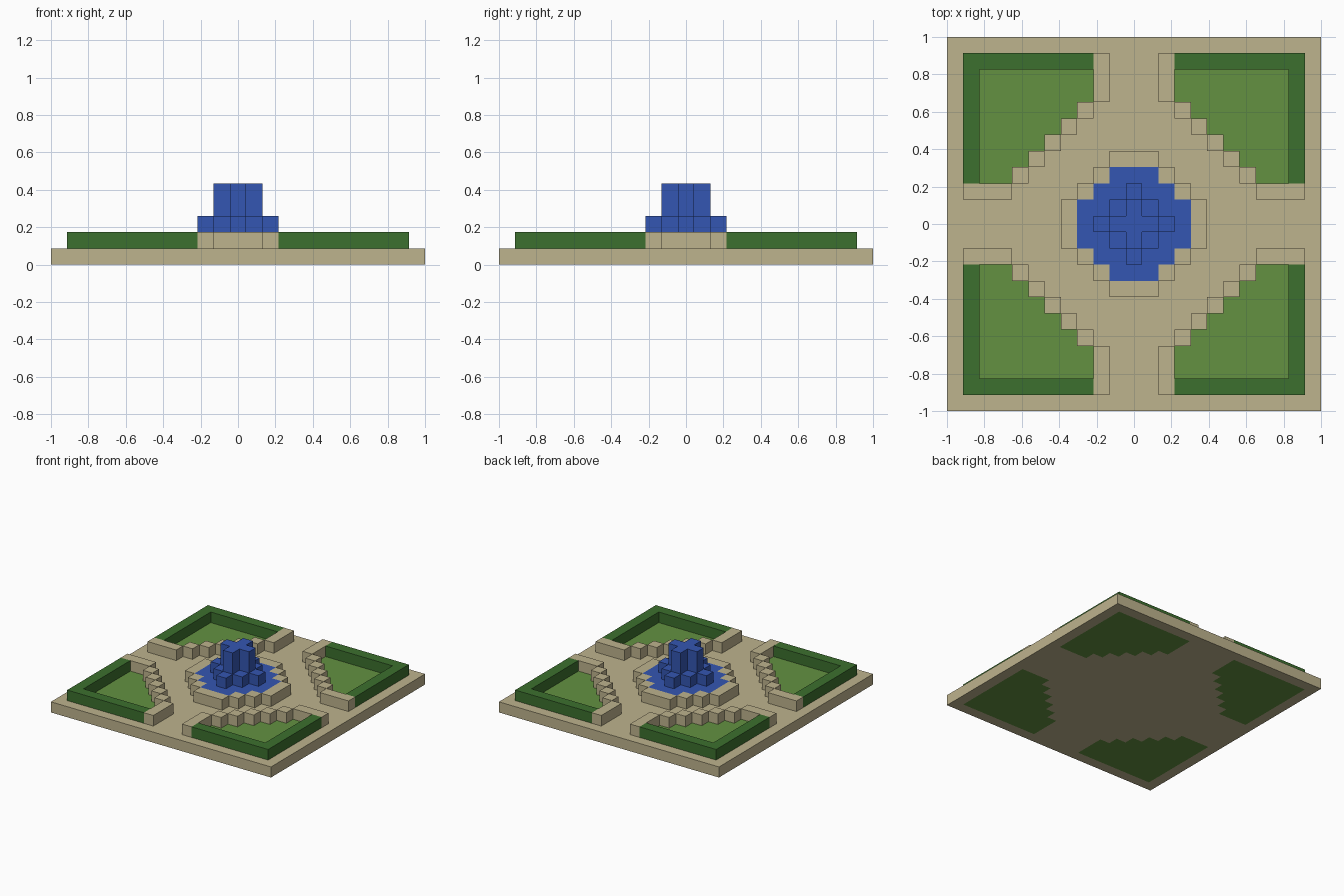
import bpy
import bmesh

cube = bpy.data.objects.get("Cube")
if cube:
    bpy.data.objects.remove(cube, do_unlink=True)

UNIT = 2 / 23        # side of one block
EDGE = 11            # outermost block index
HEDGE = 10           # block index of the hedge line


def material(name, rgb):
    linear = [(c / 255 / 12.92) if c < 11 else ((c / 255 + 0.055) / 1.055) ** 2.4 for c in rgb]
    mat = bpy.data.materials.new(name)
    mat.use_nodes = True
    mat.diffuse_color = (*linear, 1)
    mat.node_tree.nodes["Principled BSDF"].inputs["Base Color"].default_value = (*linear, 1)
    return mat


sand = material("sandstone", (190, 179, 141))
grass = material("grass green", (99, 145, 65))
leaf = material("hedge green", (60, 112, 46))
blue = material("water blue", (52, 86, 178))


def block_part(name, cells, low, high, mat):
    """Raise a set of grid cells into one solid between two block levels."""
    cells = set(cells)
    bm = bmesh.new()

    def face(corners):
        bm.faces.new([bm.verts.new([c * UNIT for c in p]) for p in corners])

    for x, y in cells:
        ring = [(x - .5, y - .5), (x + .5, y - .5), (x + .5, y + .5), (x - .5, y + .5)]
        face([(*p, high) for p in ring])
        face([(*p, low) for p in reversed(ring)])
        sides = [(0, -1), (1, 0), (0, 1), (-1, 0)]
        for i, (dx, dy) in enumerate(sides):
            if (x + dx, y + dy) not in cells:
                a, b = ring[i], ring[(i + 1) % 4]
                face([(*a, low), (*b, low), (*b, high), (*a, high)])
    bmesh.ops.remove_doubles(bm, verts=bm.verts, dist=0.001)
    bmesh.ops.dissolve_limit(bm, angle_limit=0.01, verts=bm.verts, edges=bm.edges)
    mesh = bpy.data.meshes.new(name)
    bm.to_mesh(mesh)
    bm.free()
    mesh.materials.append(mat)
    obj = bpy.data.objects.new(name, mesh)
    bpy.context.collection.objects.link(obj)


def quarter(rule):
    """Cells of the positive quarter that meet a rule."""
    span = range(EDGE + 1)
    return {(x, y) for x in span for y in span if rule(x, y)}


def mirrored(cells):
    return {(x * sx, y * sy) for x, y in cells for sx in (1, -1) for sy in (1, -1)}


# Lawn, hedge and kerb of one garden corner
lawn = quarter(lambda x, y: 3 <= min(x, y) and max(x, y) <= HEDGE and x + y > HEDGE)
hedge = {c for c in lawn if max(c) == HEDGE}
kerb = quarter(lambda x, y: (min(x, y) > 2 and x + y == HEDGE)
               or (min(x, y) == 2 and 8 <= max(x, y) <= HEDGE))

# Paved base with lawns let into it
block_part("paved_base", mirrored(quarter(lambda x, y: (x, y) not in lawn)), 0, 1, sand)
corners = {"back_left": (1, 1), "back_right": (-1, 1),
           "front_left": (1, -1), "front_right": (-1, -1)}
for corner, (sx, sy) in corners.items():
    for part, cells, low, mat in (("lawn", lawn, 0, grass), ("hedge", hedge, 1, leaf),
                                  ("kerb", kerb, 1, sand)):
        block_part(f"{corner}_{part}", {(x * sx, y * sy) for x, y in cells}, low, low + 1, mat)

# Central pool, its rim and the fountain
pool = quarter(lambda x, y: max(x, y) <= 3 and x + y <= 4)
rim = quarter(lambda x, y: (max(x, y) == 4 and min(x, y) <= 1) or {x, y} == {2, 3})
block_part("pool_water", mirrored(pool), 1, 2, blue)
block_part("pool_rim", mirrored(rim), 1, 2, sand)
block_part("fountain_splash", mirrored(quarter(lambda x, y: x + y == 2)), 2, 3, blue)
block_part("fountain_jet", mirrored(quarter(lambda x, y: x + y <= 1)), 2, 5, blue)
